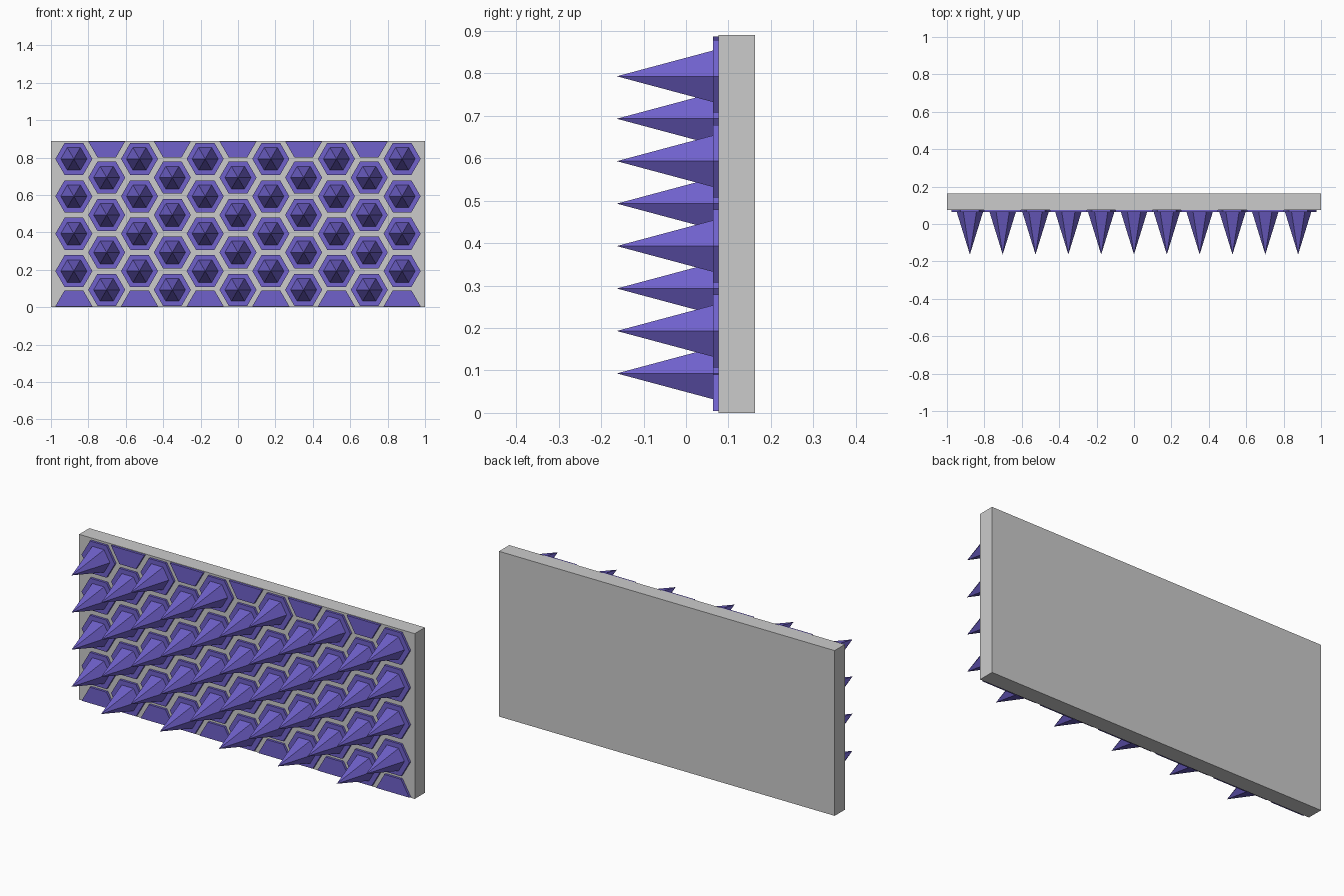
import bpy, bmesh
from math import cos, sin, pi

if "Cube" in bpy.data.objects:
    bpy.data.objects.remove(bpy.data.objects["Cube"])

BACK, FACE, TILE, TIP = 0.163, 0.076, 0.0635, -0.163   # y levels, back to front
PITCH_X, PITCH_Z = 0.1755, 0.2
R_TILE, R_SPIKE = 0.099, 0.07

purple = bpy.data.materials.new("purple")
purple.diffuse_color = (0.16, 0.12, 0.6, 1)
purple.use_nodes = True
purple.node_tree.nodes["Principled BSDF"].inputs["Base Color"].default_value = purple.diffuse_color


def finish(bm, name, mat=None):
    bmesh.ops.recalc_face_normals(bm, faces=bm.faces)
    me = bpy.data.meshes.new(name)
    bm.to_mesh(me)
    bm.free()
    ob = bpy.data.objects.new(name, me)
    bpy.context.collection.objects.link(ob)
    if mat:
        me.materials.append(mat)
    return ob


def ring(bm, x, y, z, r, angles):
    return [bm.verts.new((x + r * cos(a * pi / 3), y, z + r * sin(a * pi / 3))) for a in angles]


def bridge(bm, a, b):
    n = len(a)
    for i in range(n):
        j = (i + 1) % n
        bm.faces.new((a[i], a[j], b[j], b[i]))


def spiked_tile(bm, x, z):
    # hexagonal tile with a six-sided spike rising from its face
    back, front = (ring(bm, x, y, z, R_TILE, range(6)) for y in (FACE, TILE))
    base = ring(bm, x, TILE, z, R_SPIKE, range(6))
    tip = bm.verts.new((x, TIP, z))
    bm.faces.new(back)
    bridge(bm, back, front)
    bridge(bm, front, base)
    for i in range(6):
        bm.faces.new((base[i], base[(i + 1) % 6], tip))


def half_tile(bm, x, z, start):
    # flat half hexagon at the panel border
    angles = range(start, start + 4)
    back, front = (ring(bm, x, y, z, R_TILE, angles) for y in (FACE, TILE))
    bm.faces.new(back)
    bm.faces.new(front)
    bridge(bm, back, front)


# backing panel
bm = bmesh.new()
bmesh.ops.create_cube(bm, size=1)
for v in bm.verts:
    v.co.x *= 2
    v.co.y = BACK if v.co.y > 0 else FACE
    v.co.z = 0.89 if v.co.z > 0 else 0
finish(bm, "backing_panel")

# staggered columns of tiles
spikes, borders = bmesh.new(), bmesh.new()
for col in range(11):
    x = (col - 5) * PITCH_X
    odd = col % 2
    for row in range(4):
        spiked_tile(spikes, x, (0.093 if odd else 0.193) + row * PITCH_Z)
    if odd:
        half_tile(borders, x, 0.887, 3)
    else:
        half_tile(borders, x, 0.005, 0)
finish(spikes, "spiked_tiles", purple)
finish(borders, "border_half_tiles", purple)
